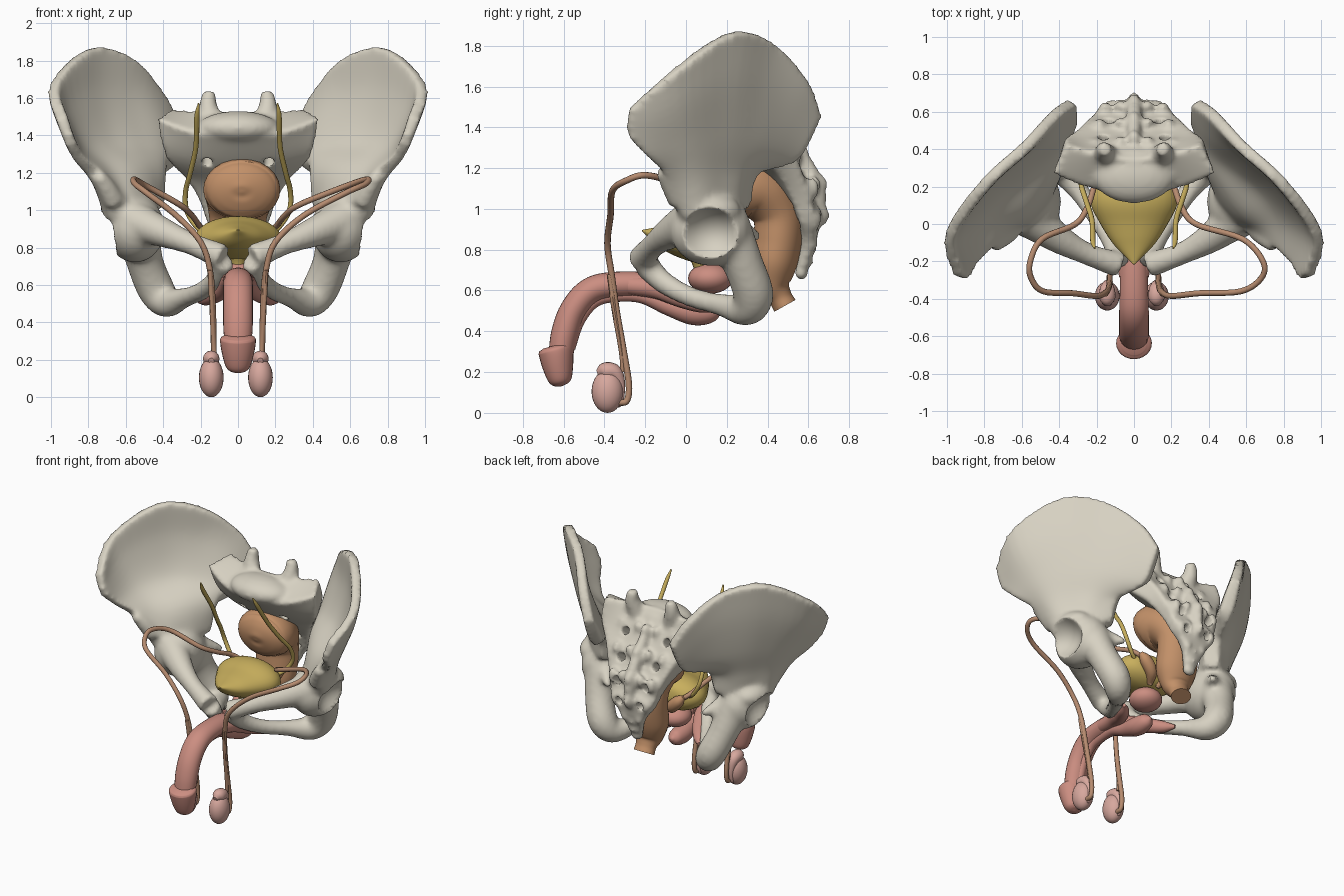
import bpy, bmesh, math
from mathutils import Vector, Matrix

BONE, YELLOW, TAN = (.68, .64, .54, 1), (.58, .43, .11, 1), (.54, .28, .14, 1)
CORD, PINK, PALE = (.47, .26, .16, 1), (.60, .27, .22, 1), (.68, .39, .34, 1)
mats = {}


def material(col):
    if col not in mats:
        mats[col] = bpy.data.materials.new("tissue")
        mats[col].diffuse_color = col
    return mats[col]


def spline(pts, n):
    """Catmull-Rom resampling of points of any dimension"""
    p = [Vector(q) for q in pts]
    p = [2 * p[0] - p[1]] + p + [2 * p[-1] - p[-2]]
    out = []
    for i in range(1, len(p) - 2):
        a, b, c, d = p[i - 1:i + 3]
        for k in range(n):
            t = k / n
            out.append(.5 * (2 * b + (c - a) * t + (2 * a - 5 * b + 4 * c - d) * t * t
                             + (3 * b - a - 3 * c + d) * t ** 3))
    return out + [p[-2]]


def tube(bm, pts, scale=(1, 1, 1), n=6, sides=16):
    """swept tube through (x, y, z, radius)"""
    s = spline(pts, n)
    c = [v.to_3d() for v in s]
    rings, side, old = [], None, None
    for i, v in enumerate(s):
        t = (c[min(i + 1, len(c) - 1)] - c[max(i - 1, 0)]).normalized()
        side = t.orthogonal().normalized() if old is None else old.rotation_difference(t) @ side
        old, up = t, t.cross(side)
        ring = []
        for k in range(sides):
            a = math.tau * k / sides
            o = (side * math.cos(a) + up * math.sin(a)) * max(v[3], .003)
            ring.append(bm.verts.new(c[i] + Vector(o[j] * scale[j] for j in range(3))))
        rings.append(ring)
    for r, q in zip(rings, rings[1:]):
        for k in range(sides):
            bm.faces.new((r[k], r[k - 1], q[k - 1], q[k]))
    bm.faces.new(rings[0])
    bm.faces.new(rings[-1][::-1])


def slab(bm, rows, n=5):
    """thick curved plate from rows of (x, y, z, half thickness)"""
    g = [spline(r, n) for r in rows]
    g = [spline(col, n) for col in zip(*g)]
    A, B = len(g), len(g[0])
    top, bot = [], []
    for i in range(A):
        top.append([]), bot.append([])
        for j in range(B):
            du = (g[min(i + 1, A - 1)][j] - g[max(i - 1, 0)][j]).to_3d()
            dv = (g[i][min(j + 1, B - 1)] - g[i][max(j - 1, 0)]).to_3d()
            o, p = du.cross(dv).normalized() * g[i][j][3], g[i][j].to_3d()
            top[i].append(bm.verts.new(p + o))
            bot[i].append(bm.verts.new(p - o))
    for i in range(A - 1):
        for j in range(B - 1):
            for s in (top, bot):
                bm.faces.new((s[i][j], s[i + 1][j], s[i + 1][j + 1], s[i][j + 1]))
    for j in (0, B - 1):
        for i in range(A - 1):
            bm.faces.new((top[i][j], top[i + 1][j], bot[i + 1][j], bot[i][j]))
    for i in (0, A - 1):
        for j in range(B - 1):
            bm.faces.new((top[i][j], top[i][j + 1], bot[i][j + 1], bot[i][j]))


def ball(bm, loc, rad):
    bmesh.ops.create_uvsphere(bm, u_segments=24, v_segments=16, radius=1,
                              matrix=Matrix.Translation(loc) @ Matrix.Diagonal((*rad, 1)))


def finish(name, bm, col, voxel=0, cutter=None, mirror=False):
    bmesh.ops.recalc_face_normals(bm, faces=bm.faces)
    me = bpy.data.meshes.new(name)
    bm.to_mesh(me)
    ob = bpy.data.objects.new(name, me)
    bpy.context.collection.objects.link(ob)
    if voxel:
        m = ob.modifiers.new("fuse", 'REMESH')
        m.mode, m.voxel_size = 'VOXEL', voxel
        if cutter:
            m = ob.modifiers.new("cut", 'BOOLEAN')
            m.operation, m.object = 'DIFFERENCE', cutter
        m = ob.modifiers.new("soften", 'SMOOTH')
        m.factor, m.iterations = .5, 8
    if mirror:
        ob.modifiers.new("mirror", 'MIRROR').use_clip = False
    if ob.modifiers:
        dg = bpy.context.evaluated_depsgraph_get()
        me = bpy.data.meshes.new_from_object(ob.evaluated_get(dg))
        ob.modifiers.clear()
        ob.data = me
    if cutter:
        bpy.data.objects.remove(cutter)
    me.shade_smooth()
    me.set_sharp_from_angle(angle=math.radians(80 if voxel else 45))
    me.materials.clear()
    me.materials.append(material(col))
    return ob


# hip bones: iliac wing, socket, ischium and pubic rami
cut = bmesh.new()
ball(cut, (.78, .12, .865), (.19, .17, .145))
socket = finish("socket_cutter", cut, BONE)
socket.hide_render = True
bm = bmesh.new()
wing = [
    ((.06, .1, .1, .1, .08, .05),
     [(.63, -.03, .98), (.63, .04, 1), (.58, .1, 1.02), (.53, .17, 1.03), (.48, .23, 1.02), (.43, .28, 1)]),
    ((.04, .07, .09, .09, .07, .045),
     [(.75, -.1, 1.17), (.71, .02, 1.17), (.62, .12, 1.18), (.54, .21, 1.19), (.46, .28, 1.19), (.40, .34, 1.2)]),
    ((.03, .03, .035, .05, .06, .04),
     [(.85, -.2, 1.27), (.83, 0, 1.33), (.71, .18, 1.36), (.57, .31, 1.35), (.43, .42, 1.3), (.34, .52, 1.24)]),
    ((.03, .028, .025, .03, .05, .045),
     [(.9, -.285, 1.37), (.93, -.04, 1.51), (.78, .2, 1.61), (.6, .37, 1.59), (.44, .49, 1.46), (.33, .59, 1.33)]),
    ((.033,) * 6,
     [(.94, -.28, 1.49), (.985, -.06, 1.68), (.79, .22, 1.865), (.57, .42, 1.81), (.42, .59, 1.63), (.33, .655, 1.46)])]
slab(bm, [[(*p, t) for p, t in zip(row, ts)] for ts, row in wing])
ball(bm, (.55, .12, .90), (.16, .2, .18))
ball(bm, (.62, .11, .99), (.12, .16, .09))
tube(bm, [(.66, -.03, 1.04, .06), (.71, -.08, 1.13, .05), (.75, -.12, 1.19, .035)])
tube(bm, [(.53, .21, .88, .12), (.5, .28, .73, .10), (.44, .33, .58, .10), (.38, .29, .51, .085), (.29, .17, .53, .055),
          (.19, .02, .57, .05), (.11, -.11, .64, .055), (.08, -.2, .73, .065)])
tube(bm, [(.55, .03, .94, .11), (.4, -.08, .88, .08), (.25, -.16, .82, .06), (.08, -.22, .75, .07)])
tube(bm, [(.46, .26, .9, .06), (.38, .36, .86, .02)])
finish("hip_bones", bm, BONE, .017, socket, True)

# sacrum and coccyx with nerve openings
cut = bmesh.new()
for x, y, z, ny, nz in ((.165, .38, 1.31, .8, .5), (.14, .48, 1.17, .85, .5), (.115, .56, 1.05, .9, .35),
                        (.085, .6, .94, 1, .1)):
    for s in (1, -1):
        tube(cut, [(s * x, y - ny * .3, z - nz * .3, .04), (s * x, y, z, .026), (s * x, y + ny * .3, z + nz * .3, .04)])
holes = finish("nerve_cutter", cut, BONE)
holes.hide_render = True
bm = bmesh.new()
levels = [(.25, 1.46, .40, .12, .1, .06), (.36, 1.32, .38, .11, .04, .03), (.47, 1.19, .28, .08, .03, .02),
          (.56, 1.06, .205, .06, 0, 0), (.60, .93, .16, .05, 0, 0), (.60, .83, .09, .035, 0, 0), (.56, .69, .04, .025, 0, 0)]
slab(bm, [[(w * u, y + c * u * u, z + d * u * u, t * (1 - .25 * u * u)) for u in (-1, -.66, -.33, 0, .33, .66, 1)]
          for y, z, w, t, c, d in levels])
ball(bm, (0, .26, 1.44), (.22, .15, .09))
tube(bm, [(0, .46, 1.4, .03), (0, .56, 1.26, .04), (0, .645, 1.1, .04), (0, .65, .95, .03)])
for y, z in ((.46, 1.4), (.56, 1.27), (.65, 1.12), (.66, .97)):
    ball(bm, (0, y, z), (.035, .045, .055))
    for s in (1, -1):
        ball(bm, (s * .075, y - .02, z), (.03, .03, .045))
        ball(bm, (s * (.21 - (1.4 - z) * .2), y - .035, z - .02), (.035, .04, .055))
for s in (1, -1):
    tube(bm, [(s * .14, .36, 1.46, .065), (s * .16, .39, 1.56, .05), (s * .15, .40, 1.635, .035)])
    ball(bm, (s * .06, .62, .83), (.03, .03, .035))
for y, z in ((.605, .8), (.59, .74), (.565, .68)):
    ball(bm, (0, y, z), (.05, .035, .028))
finish("sacrum", bm, BONE, .016, holes)

# rectum
bm = bmesh.new()
tube(bm, [(.02, .175, 1.10, .005), (.02, .182, 1.102, .06), (.02, .205, 1.105, .115), (.02, .24, 1.108, .15),
          (.02, .30, 1.11, .165), (.01, .39, 1.07, .15),
          (0, .45, .97, .125), (0, .45, .85, .12), (0, .43, .73, .115), (0, .43, .63, .085), (0, .46, .57, .06),
          (0, .485, .525, .06)], (1.25, 1, 1), sides=24)
finish("rectum", bm, TAN)

# bladder with neck
bm = bmesh.new()
tube(bm, [(0, -.215, .895, .005), (0, -.18, .885, .04), (0, -.1, .865, .115), (0, 0, .85, .18), (0, .1, .845, .23),
          (0, .18, .845, .22), (0, .24, .845, .15), (0, .265, .845, .01)], (1, 1, .53), sides=28)
tube(bm, [(0, .08, .8, .09), (0, .08, .73, .05), (0, .08, .68, .035)])
finish("bladder", bm, YELLOW)

# prostate and seminal vesicles
bm = bmesh.new()
ball(bm, (0, .12, .66), (.11, .11, .075))
finish("prostate", bm, PINK)
bm = bmesh.new()
for s in (1, -1):
    tube(bm, [(s * .03, .2, .74, .02), (s * .07, .26, .79, .04), (s * .13, .275, .85, .04), (s * .17, .27, .89, .015)])
finish("seminal_vesicles", bm, TAN)

for s, side in ((1, "right"), (-1, "left")):
    # ureters
    bm = bmesh.new()
    tube(bm, [(s * x, y, z, r) for x, y, z, r in (
        (.21, -.13, 1.57, .005), (.22, -.09, 1.5, .014), (.225, .02, 1.34, .014), (.255, .12, 1.2, .014),
        (.28, .2, 1.1, .014), (.275, .24, 1, .014), (.22, .23, .91, .014), (.15, .2, .86, .014))], sides=10)
    finish(side + "_ureter", bm, YELLOW)

    # spermatic ducts, the left loop reaching less far out
    bm = bmesh.new()
    tube(bm, [(s * x * (1 if s > 0 else 1 - .4 * max(0, x - .2)), y, z, .016) for x, y, z in (
        (.13, -.33, .05), (.13, -.29, .06), (.13, -.28, .14), (.13, -.305, .3), (.135, -.34, .5), (.15, -.365, .68),
        (.2, -.385, .83), (.35, -.37, .97), (.57, -.36, 1.09), (.68, -.29, 1.14), (.69, -.2, 1.165), (.58, -.08, 1.13),
        (.33, 0, 1.03), (.25, .1, .97), (.19, .24, .9), (.07, .27, .81), (.03, .2, .73))], sides=10)
    tube(bm, [(s * .125, -.31, .2, .012), (s * .13, -.315, .3, .014), (s * .14, -.35, .5, .014),
              (s * .15, -.375, .68, .014)], sides=8)
    finish(side + "_duct", bm, CORD)

    # testes and epididymis caps
    x = .12 if s > 0 else -.143
    bm = bmesh.new()
    ball(bm, (x, -.385, .105), (.066, .078, .105))
    finish(side + "_testis", bm, PALE)
    bm = bmesh.new()
    tube(bm, [(x, -.435, .195, .015), (x, -.40, .205, .042), (x, -.35, .195, .04), (x, -.32, .13, .022),
              (x, -.325, .05, .016), (x, -.34, .03, .005)])
    finish(side + "_epididymis", bm, PALE)

    # crura
    bm = bmesh.new()
    tube(bm, [(s * .035, -.28, .625, .045), (s * .05, -.14, .61, .052), (s * .1, -.02, .565, .05),
              (s * .17, .09, .53, .04), (s * .22, .16, .52, .012)])
    finish(side + "_crus", bm, PINK)

# shaft, spongy body with bulb, and glans
bm = bmesh.new()
tube(bm, [(0, -.1, .61, .05), (0, -.2, .63, .06), (0, -.38, .625, .064), (0, -.48, .59, .066), (0, -.555, .5, .066),
          (0, -.595, .39, .066), (0, -.615, .28, .06)], (1.2, 1, 1), sides=24)
finish("shaft", bm, PINK)
bm = bmesh.new()
tube(bm, [(0, .17, .5, .01), (0, .13, .495, .05), (0, .04, .495, .065), (0, -.08, .525, .05), (0, -.22, .575, .037),
          (0, -.36, .575, .033), (0, -.455, .545, .033), (0, -.53, .45, .033), (0, -.575, .32, .033)])
finish("spongy_body", bm, PINK)
bm = bmesh.new()
tube(bm, [(0, -.645, .33, .06), (0, -.642, .318, .085), (0, -.637, .295, .09), (0, -.628, .23, .08),
          (0, -.618, .165, .062), (0, -.614, .14, .04), (0, -.612, .13, .005)], (1.06, .95, 1), sides=24)
finish("glans", bm, PINK)
